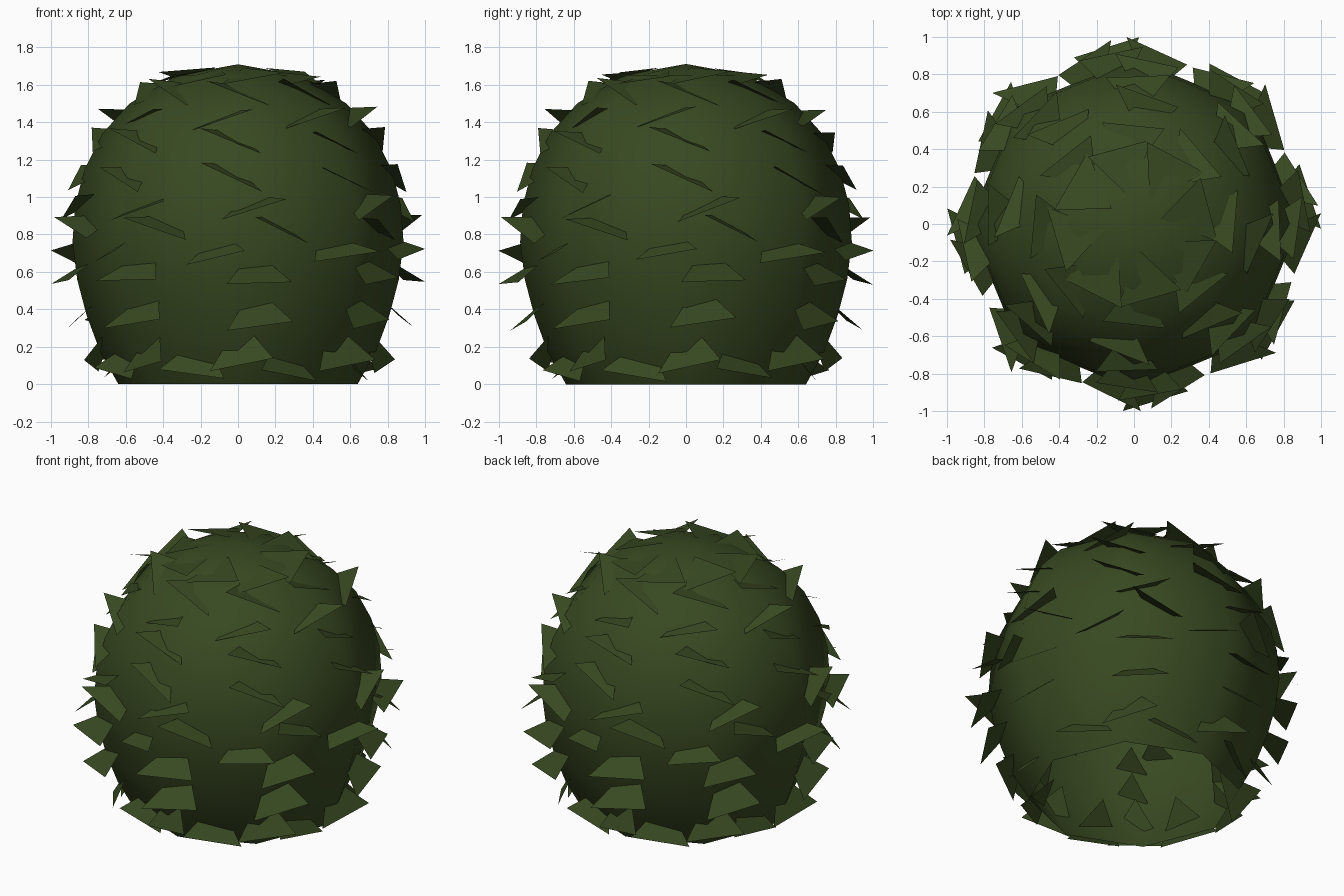
import bpy, bmesh, math, random
from mathutils import Vector

if "Cube" in bpy.data.objects:
    bpy.data.objects.remove(bpy.data.objects["Cube"])

random.seed(4)
green = bpy.data.materials.new("dark leaf green")
green.diffuse_color = (0.039, 0.066, 0.015, 1)
green.use_nodes = True
green.node_tree.nodes["Principled BSDF"].inputs["Base Color"].default_value = green.diffuse_color

# silhouette of the round core: (radius, height), open at the bottom
PROFILE = [(0.64, 0), (0.74, 0.18), (0.81, 0.37), (0.86, 0.56), (0.885, 0.76),
           (0.87, 0.96), (0.82, 1.15), (0.725, 1.34), (0.58, 1.5), (0.33, 1.65)]
TOP = 1.71
SEGMENTS = 8


def core_radius(z):
    for (r0, z0), (r1, z1) in zip(PROFILE, PROFILE[1:]):
        if z <= z1:
            return r0 + (r1 - r0) * (z - z0) / (z1 - z0)
    return PROFILE[-1][0]


def flat_factor(angle):
    # how far the eight-sided outline lies inside its circle at this angle
    half = math.pi / SEGMENTS
    return math.cos(half) / math.cos(angle % (2 * half) - half)


def finish(bm, name):
    mesh = bpy.data.meshes.new(name)
    bm.to_mesh(mesh)
    bm.free()
    mesh.materials.append(green)
    obj = bpy.data.objects.new(name, mesh)
    bpy.context.collection.objects.link(obj)
    return obj


# core: eight-sided lathed rings closed by a low cone cap
bm = bmesh.new()
rings = []
for r, z in PROFILE:
    rings.append([bm.verts.new((r * math.cos(a), r * math.sin(a), z))
                  for a in (math.tau * i / SEGMENTS for i in range(SEGMENTS))])
apex = bm.verts.new((0, 0, TOP))
for i in range(SEGMENTS):
    j = (i + 1) % SEGMENTS
    for lo, hi in zip(rings, rings[1:]):
        bm.faces.new((lo[i], lo[j], hi[j], hi[i]))
    bm.faces.new((rings[-1][i], rings[-1][j], apex))
for f in bm.faces:
    f.smooth = True
finish(bm, "bush_core")

# leaf rows: height, sideways turn, droop, roll (degrees), reach of left and right corner
ROWS = [(0.09, 24, 50, -14, 0.05, 0.05), (0.18, 3, 62, 20, 0.10, 0.09),
        (0.40, 7, 42, 3, 0.15, 0.09), (0.61, 7, 35, -2, 0.14, 0.08),
        (0.72, -6, 28, 20, 0.03, 0.12), (0.84, 15, 15, -24, 0.08, 0.02),
        (0.95, 7, 18, 17, 0.08, 0.02), (1.11, -3, 16, -20, 0.01, 0.09),
        (1.31, -3, 12, -20, 0.045, 0.045), (1.43, -7, 10, 18, 0.01, 0.08),
        (1.57, 0, 10, -20, 0.04, 0.10), (1.645, 12, 12, 8, 0.10, 0.06)]


def add_leaf(bm, z, angle, droop, roll, left, right):
    out = Vector((math.sin(angle), -math.cos(angle), 0))
    side = Vector((math.cos(angle), math.sin(angle), 0))
    up = Vector((0, 0, 1))
    tip = out * math.cos(droop) - up * math.sin(droop)
    normal = up * math.cos(droop) + out * math.sin(droop)
    across = side * math.cos(roll) + normal * math.sin(roll)
    r = core_radius(z)
    base = out * r + up * z
    inset = r * (1 - flat_factor(angle))
    pts = [base - tip * (0.17 + inset),
           base + tip * left - across * 0.18,
           base + tip * right + across * 0.18]
    verts = []
    for p in pts:
        p.x = max(-1, min(1, p.x))
        p.y = max(-1, min(1, p.y))
        p.z = max(0.005, p.z)
        verts.append(bm.verts.new(p))
    bm.faces.new(verts)


# leaves: flat wedges poking out of the core, eight per row
bm = bmesh.new()
for z, turn, droop, roll, left, right in ROWS:
    for k in range(8):
        add_leaf(bm, z + random.uniform(-0.01, 0.01),
                 math.radians(45 * k + turn + random.uniform(-2, 2)),
                 math.radians(droop), math.radians(roll + random.uniform(-3, 3)),
                 left, right)
finish(bm, "leaves")
